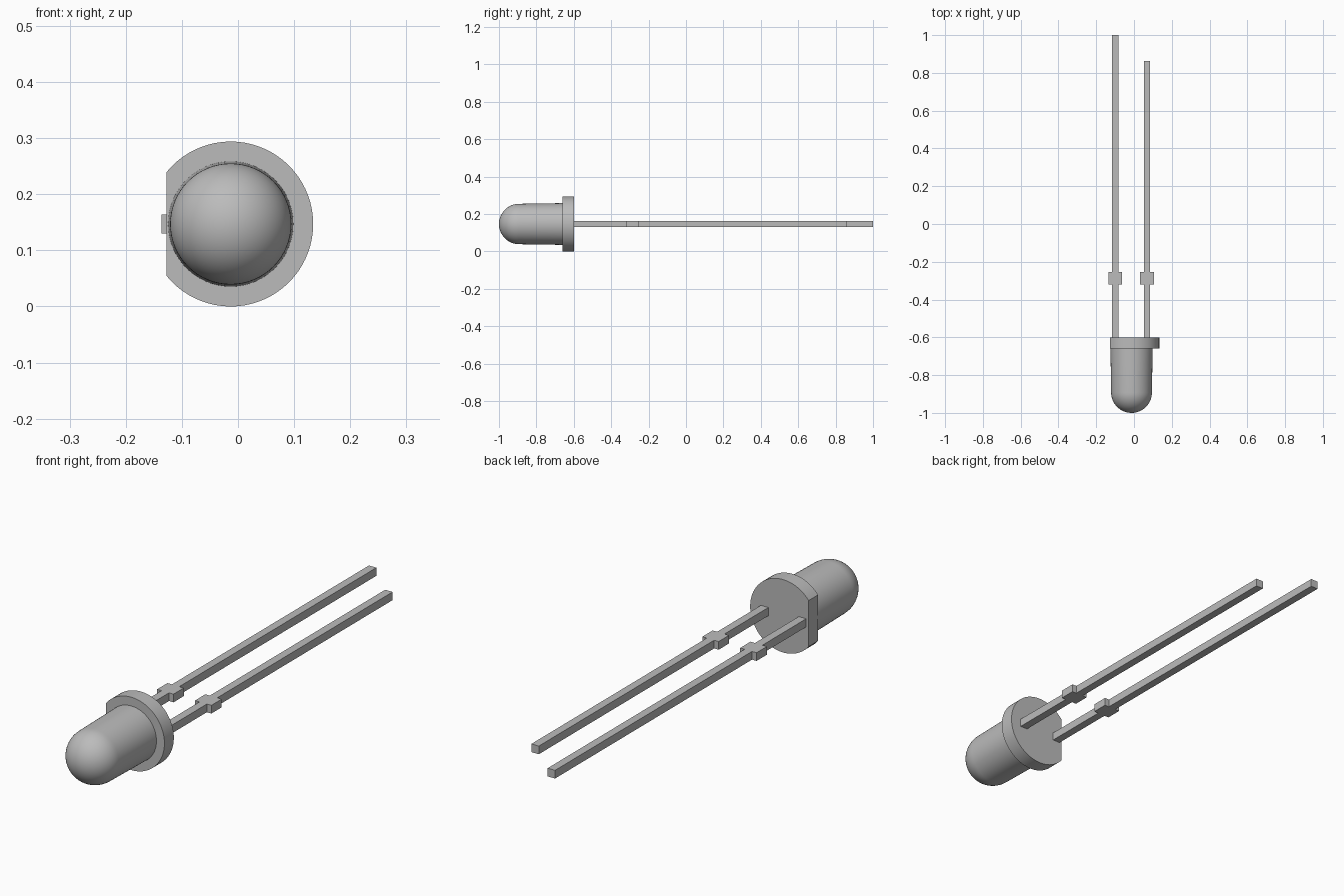
import bpy, bmesh, math
from mathutils import Matrix

if "Cube" in bpy.data.objects:
    bpy.data.objects.remove(bpy.data.objects["Cube"])

AXIS_X, AXIS_Z = -0.013, 0.147
BACK, FLANGE_FRONT, TIP = -0.60, -0.66, -1.0

grey = bpy.data.materials.new("plain grey")
grey.use_nodes = True
grey.diffuse_color = (0.5, 0.5, 0.5, 1)
grey.node_tree.nodes["Principled BSDF"].inputs["Base Color"].default_value = (0.5, 0.5, 0.5, 1)


def make_object(name, bm, smooth=False):
    bmesh.ops.recalc_face_normals(bm, faces=bm.faces)
    mesh = bpy.data.meshes.new(name)
    bm.to_mesh(mesh)
    bm.free()
    mesh.materials.append(grey)
    obj = bpy.data.objects.new(name, mesh)
    bpy.context.collection.objects.link(obj)
    if smooth:
        bpy.ops.object.select_all(action='DESELECT')
        obj.select_set(True)
        bpy.context.view_layer.objects.active = obj
        bpy.ops.object.shade_smooth_by_angle(angle=math.radians(30))
    return obj


def extrude_outline(name, points, offset, smooth=False):
    bm = bmesh.new()
    face = bm.faces.new([bm.verts.new(p) for p in points])
    moved = bmesh.ops.extrude_face_region(bm, geom=[face])["geom"]
    bmesh.ops.translate(bm, vec=offset,
                        verts=[v for v in moved if isinstance(v, bmesh.types.BMVert)])
    return make_object(name, bm, smooth)


# Bulb: slightly tapered barrel with a domed tip, revolved around the long axis
dome_r, base_r, rings = 0.108, 0.112, 16
profile = [(0, BACK - 0.03), (base_r, BACK - 0.03)]
for i in range(rings + 1):
    a = math.pi / 2 * i / rings
    profile.append((dome_r * math.cos(a), TIP + dome_r * (1 - math.sin(a))))
bm = bmesh.new()
verts = [bm.verts.new((AXIS_X + r, y, AXIS_Z)) for r, y in profile]
edges = [bm.edges.new(pair) for pair in zip(verts, verts[1:])]
bmesh.ops.spin(bm, geom=verts + edges, cent=(AXIS_X, 0, AXIS_Z), axis=(0, 1, 0),
               angle=math.tau, steps=64)
bmesh.ops.remove_doubles(bm, verts=bm.verts, dist=0.0001)
make_object("bulb", bm, smooth=True)

# Flange: disc with one flat side
flange_r, flat = 0.147, 0.114
start = math.acos(-flat / flange_r)
arc = [-start + 2 * start * i / 56 for i in range(57)]
extrude_outline("flange",
                [(AXIS_X + flange_r * math.cos(a), FLANGE_FRONT, AXIS_Z + flange_r * math.sin(a))
                 for a in arc],
                (0, BACK - FLANGE_FRONT, 0), smooth=True)

# Leads: square wires, each with a wider stop
half, stop_half, thick = 0.0165, 0.0365, 0.033
for name, x, end in (("right_lead", -0.0995, 1.0), ("left_lead", 0.0695, 0.862)):
    side = [(half, BACK - 0.02), (half, -0.321), (stop_half, -0.321),
            (stop_half, -0.255), (half, -0.255), (half, end)]
    outline = [(x + w, y) for w, y in side] + [(x - w, y) for w, y in reversed(side)]
    extrude_outline(name, [(px, py, AXIS_Z - thick / 2) for px, py in outline], (0, 0, thick))
